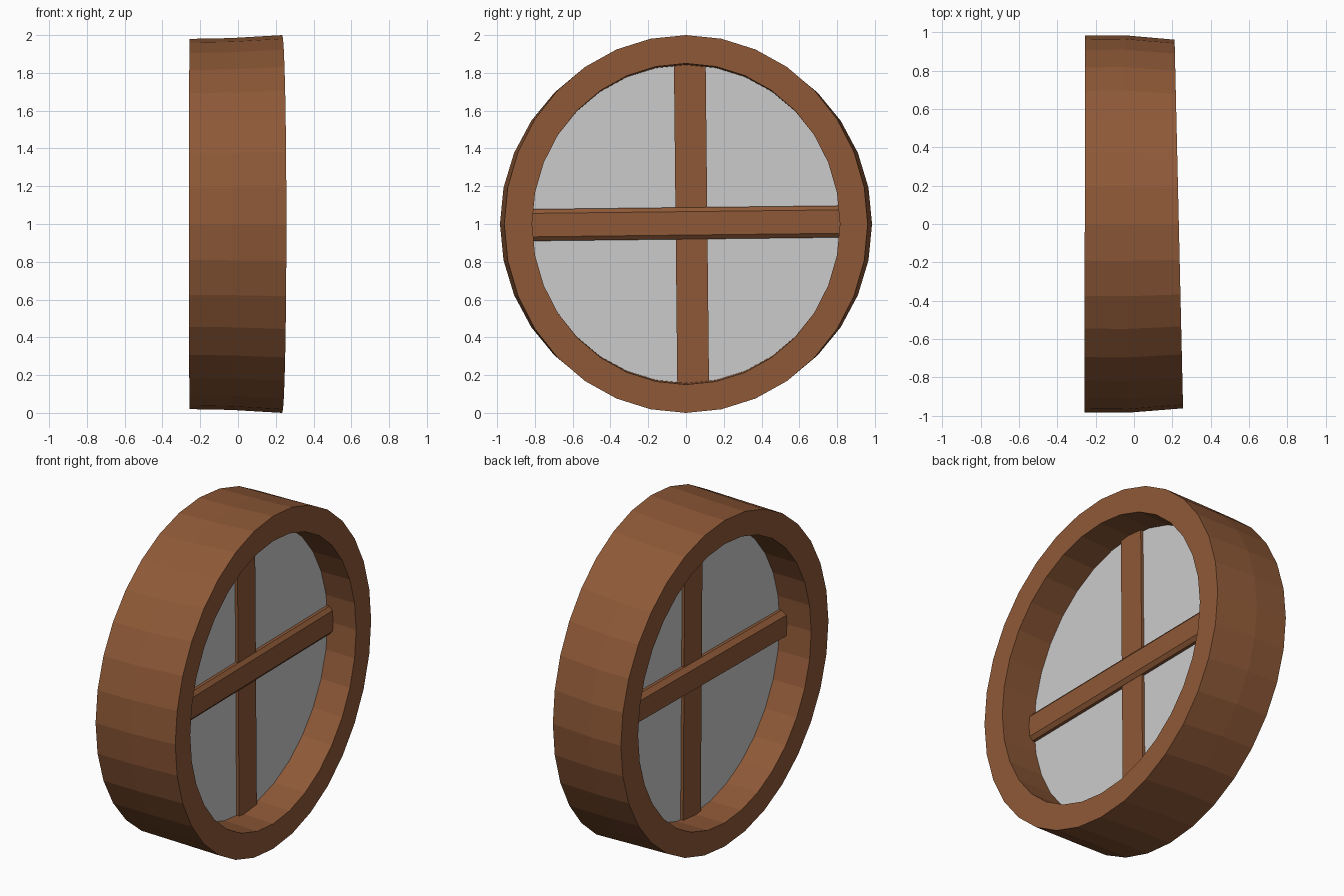
import bpy, bmesh
from math import sin, cos, pi

if "Cube" in bpy.data.objects:
    bpy.data.objects.remove(bpy.data.objects["Cube"])

SEG = 32
wood = bpy.data.materials.new("wood")
wood.diffuse_color = (0.27, 0.099, 0.038, 1)
wood.use_nodes = True
wood.node_tree.nodes["Principled BSDF"].inputs["Base Color"].default_value = wood.diffuse_color


def make(name, bm, mat=None):
    bmesh.ops.recalc_face_normals(bm, faces=bm.faces)
    me = bpy.data.meshes.new(name)
    bm.to_mesh(me)
    bm.free()
    ob = bpy.data.objects.new(name, me)
    bpy.context.collection.objects.link(ob)
    if mat:
        me.materials.append(mat)
    return ob


def loop(bm, x, ry, rz, skew=0.0):
    """Ellipse of vertices around the x axis; skew leans it along y."""
    pts = []
    for i in range(SEG):
        y, z = ry * sin(2 * pi * i / SEG), rz * cos(2 * pi * i / SEG)
        pts.append(bm.verts.new((x + skew * y, y, 1 + z)))
    return pts


def bridge(bm, a, b):
    for i in range(len(a)):
        j = (i + 1) % len(a)
        bm.faces.new((a[i], a[j], b[j], b[i]))


# Round frame, slightly warped: (x, y radius, z radius, skew)
bm = bmesh.new()
rings = [loop(bm, *p) for p in (
    (-0.257, 0.983, 0.98, 0.002), (-0.04, 0.985, 0.984, -0.008), (0.234, 0.962, 1.0, -0.023),
    (0.234, 0.815, 0.85, -0.023), (-0.04, 0.82, 0.84, -0.008), (-0.257, 0.82, 0.838, 0.002))]
for k in range(len(rings)):
    bridge(bm, rings[k], rings[(k + 1) % len(rings)])
make("round_frame", bm, wood)

# Glass pane, rim meeting the frame
bm = bmesh.new()
back, front = loop(bm, -0.049, 0.823, 0.843), loop(bm, 0.023, 0.823, 0.846)
bridge(bm, back, front)
bm.faces.new(back)
bm.faces.new(front)
make("glass_pane", bm)


def bar(name, profile, start, end, axis):
    """Sweep an (x, width) profile between two (y, z) points."""
    bm = bmesh.new()
    ends = []
    for y, z in (start, end):
        ends.append([bm.verts.new((x, y + w, z) if axis == 'Z' else (x, y, z + w))
                     for x, w in profile])
    bridge(bm, *ends)
    for e in ends:
        bm.faces.new(e)
    make(name, bm, wood)


# Crossing bars: plain upright, chamfered crosspiece
bar("upright_bar", [(-0.066, -0.084), (0.04, -0.084), (0.04, 0.084), (-0.066, 0.084)],
    (0.038, 0.14), (0.02, 1.86), 'Z')
bar("cross_bar", [(-0.097, -0.062), (-0.067, -0.084), (0.041, -0.084), (0.06, -0.062),
                  (0.06, 0.062), (0.041, 0.084), (-0.067, 0.084), (-0.097, 0.062)],
    (-0.83, 0.994), (0.83, 1.013), 'Y')
